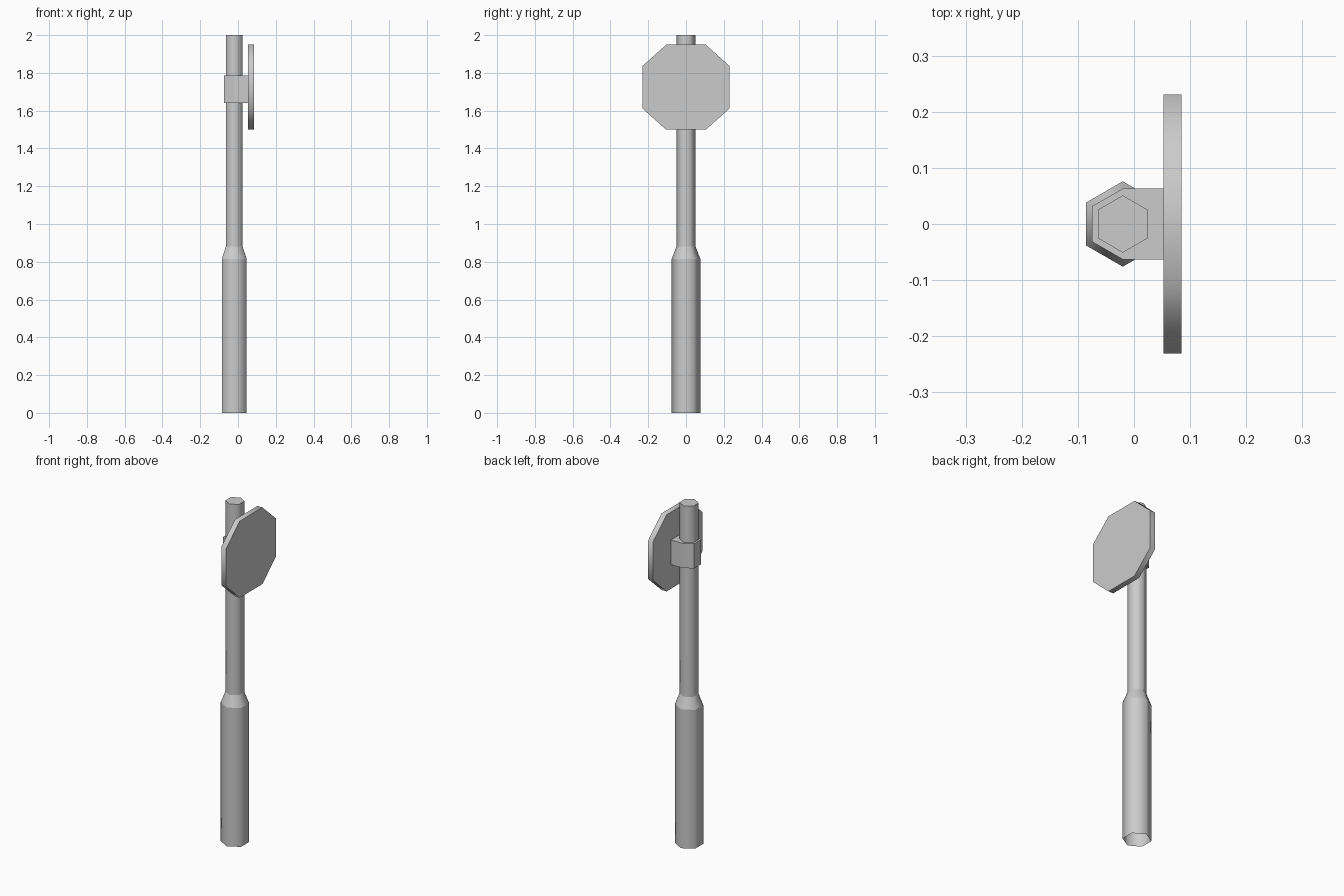
import bpy, bmesh
from math import sin, cos, pi

if "Cube" in bpy.data.objects:
    bpy.data.objects.remove(bpy.data.objects["Cube"])

POLE_X = -0.02


def finish(name, bm, smooth):
    bmesh.ops.recalc_face_normals(bm, faces=bm.faces[:])
    mesh = bpy.data.meshes.new(name)
    bm.to_mesh(mesh)
    bm.free()
    for p, s in zip(mesh.polygons, smooth):
        p.use_smooth = s
    obj = bpy.data.objects.new(name, mesh)
    bpy.context.collection.objects.link(obj)
    return obj


def loft(name, rings, cap_start=True, cap_end=True, smooth_sides=True):
    """Join rings of points with side faces; ring and cap edges stay sharp."""
    bm = bmesh.new()
    loops = [[bm.verts.new(p) for p in ring] for ring in rings]
    n = len(loops[0])
    smooth = []
    for a, b in zip(loops, loops[1:]):
        for i in range(n):
            j = (i + 1) % n
            bm.faces.new((a[i], a[j], b[j], b[i]))
            smooth.append(smooth_sides)
    for cap, ring in ((cap_start, loops[0]), (cap_end, loops[-1])):
        if cap:
            bm.faces.new(ring)
            smooth.append(False)
    for ring in loops:
        for i in range(n):
            edge = bm.edges.get((ring[i], ring[(i + 1) % n]))
            edge.smooth = False
    return finish(name, bm, smooth)


def hexagon(r, z):
    return [(POLE_X + r * cos(pi / 2 + i * pi / 3),
             r * sin(pi / 2 + i * pi / 3), z) for i in range(6)]


# Stepped hexagonal pole, open at the ground
loft("pole", [hexagon(0.076, 0), hexagon(0.076, 0.815),
              hexagon(0.051, 0.88), hexagon(0.051, 2.0)], cap_start=False)

# Clamp wrapping the pole and reaching to the plate
outline = [(0.053, 0.063), (POLE_X, 0.063), (-0.075, 0.0315),
           (-0.075, -0.0315), (POLE_X, -0.063), (0.053, -0.063)]
loft("clamp", [[(x, y, z) for x, y in outline] for z in (1.64, 1.785)],
     smooth_sides=False)

# Octagonal plate
half_w, half_h, cut_y, cut_z = 0.231, 0.225, 0.105, 0.112
octagon = [(half_w, cut_z), (cut_y, half_h), (-cut_y, half_h), (-half_w, cut_z),
           (-half_w, -cut_z), (-cut_y, -half_h), (cut_y, -half_h), (half_w, -cut_z)]
loft("sign_plate", [[(x, y, 1.724 + z) for y, z in octagon] for x in (0.053, 0.085)])
